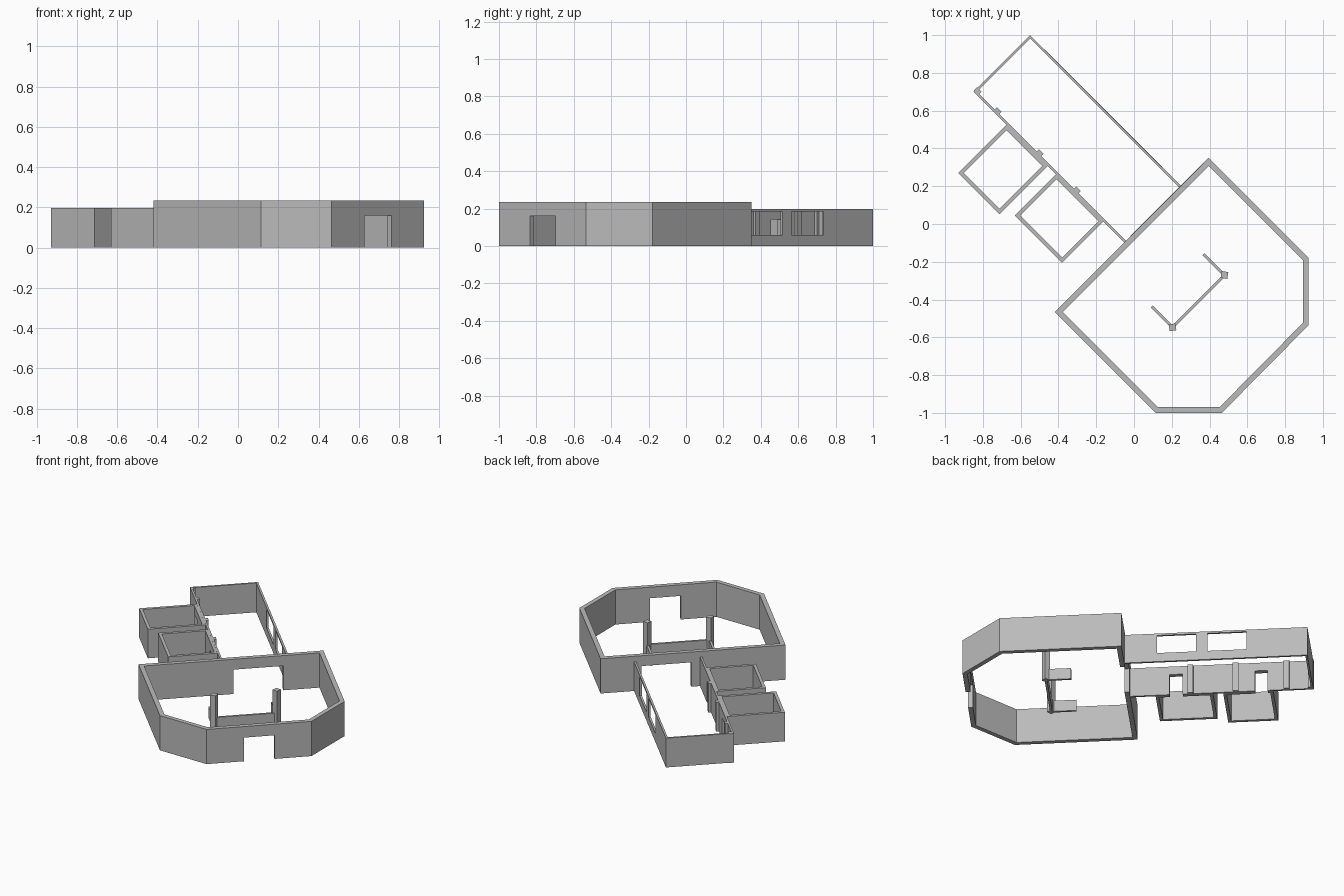
import bpy
import bmesh
from math import radians
from mathutils import Vector, Matrix

cube = bpy.data.objects.get("Cube")
if cube:
    bpy.data.objects.remove(cube, do_unlink=True)

grey = bpy.data.materials.new("wall_grey")
grey.use_nodes = True
colour = (0.5, 0.5, 0.5, 1)
grey.diffuse_color = colour
grey.node_tree.nodes["Principled BSDF"].inputs["Base Color"].default_value = colour


def finish(name, bm):
    bmesh.ops.recalc_face_normals(bm, faces=bm.faces)
    mesh = bpy.data.meshes.new(name)
    bm.to_mesh(mesh)
    bm.free()
    mesh.materials.append(grey)
    ob = bpy.data.objects.new(name, mesh)
    bpy.context.collection.objects.link(ob)
    return ob


def box(name, centre, size, z0, z1, angle=45):
    """Upright box; size is (along, across), turned by angle."""
    bm = bmesh.new()
    place = (Matrix.Translation((centre[0], centre[1], (z0 + z1) / 2))
             @ Matrix.Rotation(radians(angle), 4, 'Z')
             @ Matrix.Diagonal((size[0], size[1], z1 - z0, 1)))
    bmesh.ops.create_cube(bm, size=1, matrix=place)
    return finish(name, bm)


def wall_run(name, points, thick, height, closed=True):
    """Mitred wall along a counter-clockwise outer outline."""
    pts = [Vector(p) for p in points]
    n = len(pts)

    def normal(i):
        d = (pts[(i + 1) % n] - pts[i % n]).normalized()
        return Vector((-d.y, d.x))

    inner = []
    for i, p in enumerate(pts):
        a, b = normal((i - 1) % n), normal(i)
        if not closed and i == 0:
            a = b
        if not closed and i == n - 1:
            b = a
        inner.append(p + (a + b) * thick / (1 + a.dot(b)))
    bm = bmesh.new()
    rings = [[bm.verts.new((p.x, p.y, z)) for p in line]
             for line, z in ((pts, 0), (pts, height), (inner, height), (inner, 0))]
    for i in range(n if closed else n - 1):
        j = (i + 1) % n
        for k in range(4):
            r, s = rings[k], rings[(k + 1) % 4]
            bm.faces.new((r[i], r[j], s[j], s[i]))
    if not closed:
        for end in (0, n - 1):
            bm.faces.new([r[end] for r in rings])
    return finish(name, bm)


def cut(ob, a, b, z0, z1, depth=0.12):
    """Cut an opening between two plan points on a wall."""
    a, b = Vector(a), Vector(b)
    d = b - a
    angle = 45 if d.x * d.y > 0 else -45
    cutter = box("opening_cutter", (a + b) / 2, (d.length, depth), z0, z1, angle)
    cutter.hide_render = True
    mod = ob.modifiers.new("opening", 'BOOLEAN')
    mod.object = cutter
    mod.operation = 'DIFFERENCE'
    mod.solver = 'EXACT'
    bpy.context.view_layer.objects.active = ob
    bpy.ops.object.modifier_apply(modifier=mod.name)
    bpy.data.objects.remove(cutter, do_unlink=True)


# Large six-sided hall with an entrance and an arch to the wing
hall = wall_run("hall_walls", [(-0.42, -0.465), (0.115, -1.0), (0.465, -1.0),
                               (0.925, -0.535), (0.925, -0.18), (0.395, 0.35)],
                0.03, 0.235)
cut(hall, (0.63, -0.835), (0.765, -0.70), -0.1, 0.16)
cut(hall, (-0.005, -0.05), (0.215, 0.17), -0.1, 0.165)

# Long wing, open towards the hall
wing = wall_run("wing_walls", [(0.255, 0.195), (-0.55, 1.0), (-0.85, 0.70),
                               (-0.045, -0.105)], 0.013, 0.198, closed=False)
for y0, y1 in ((0.345, 0.515), (0.565, 0.735)):
    cut(wing, (0.45 - y0, y0), (0.45 - y1, y1), 0.06, 0.185)

# Two side rooms backing on to the wing
room_a = wall_run("side_room_outer", [(-0.93, 0.27), (-0.712, 0.052),
                                      (-0.457, 0.307), (-0.675, 0.525)], 0.02, 0.197)
room_b = wall_run("side_room_inner", [(-0.63, 0.045), (-0.38, -0.205),
                                      (-0.16, 0.015), (-0.41, 0.265)], 0.02, 0.197)

# Doorways through both wall layers
for room, x0, x1 in ((room_a, -0.65, -0.595), (room_b, -0.28, -0.222)):
    for ob in (wing, room):
        cut(ob, (x0, -0.147 - x0), (x1, -0.147 - x1), -0.1, 0.142)

# Shallow pilasters along the wing wall
for i, x in enumerate((-0.828, -0.722, -0.50, -0.303)):
    box(f"pilaster_{i + 1}", (x, -0.125 - x), (0.024, 0.034), 0, 0.197)

# Low partition and its two posts inside the hall
posts = [Vector((0.479, -0.27)), Vector((0.204, -0.547))]
for i, (post, tilt) in enumerate(zip(posts, (-8, 8))):
    box(f"hall_post_{i + 1}", post, (0.036, 0.036), 0, 0.23, tilt)
    box(f"partition_return_{i + 1}", post + Vector((-0.055, 0.055)),
        (0.155, 0.015), 0, 0.075, -45)
box("low_partition", (posts[0] + posts[1]) / 2,
    ((posts[0] - posts[1]).length, 0.015), 0, 0.075)
